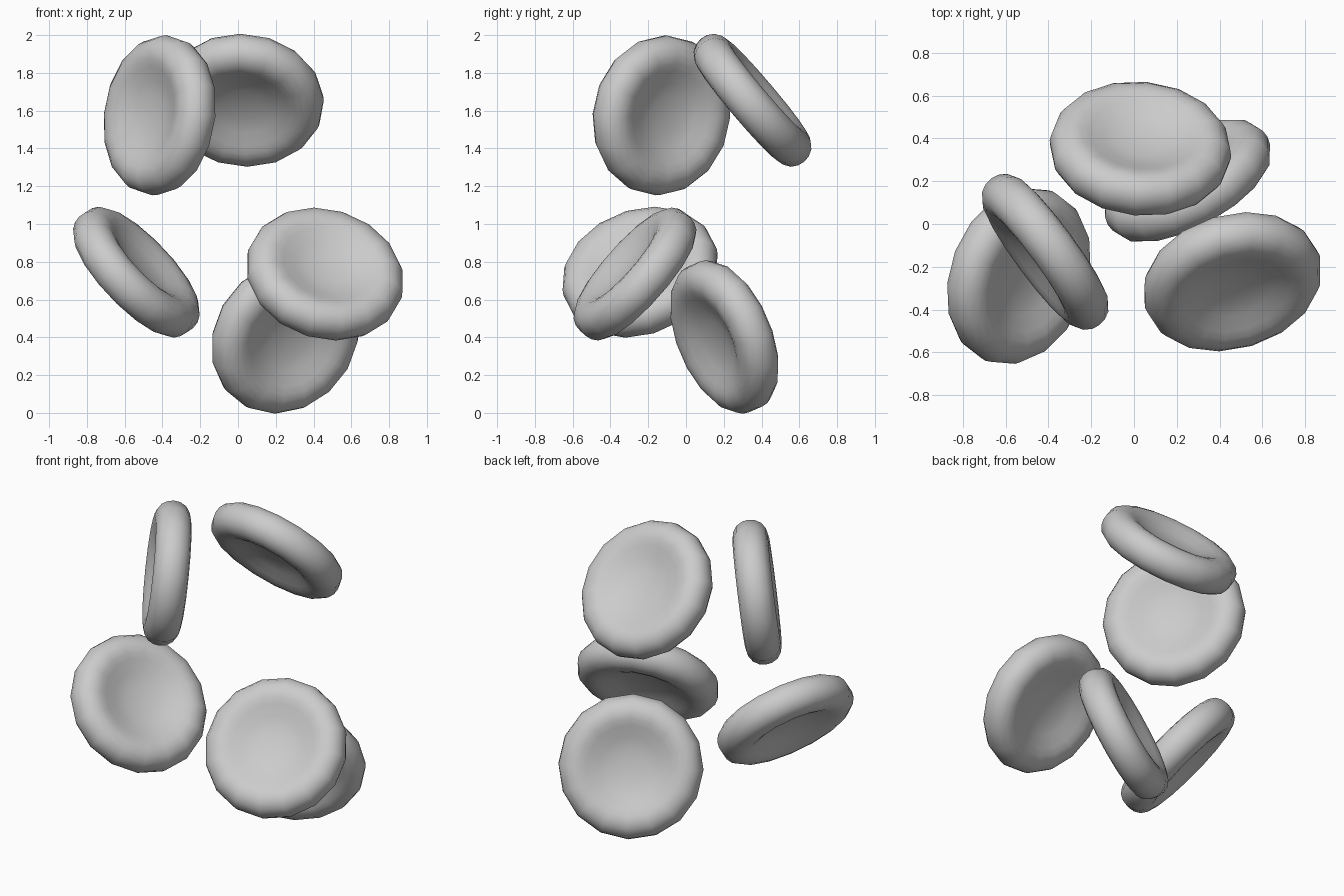
import bpy, bmesh
from math import tau
from mathutils import Vector, Matrix

if "Cube" in bpy.data.objects:
    bpy.data.objects.remove(bpy.data.objects["Cube"])

SIDES = 16

# Upper half of the biconcave cross-section: (radius, height), dish centre to rim
UPPER = [(0, .035), (.10, .040), (.18, .058), (.25, .088), (.29, .101),
         (.325, .105), (.365, .096), (.40, .072), (.42, .037)]
PROFILE = UPPER + [(.426, 0)] + [(r, -z) for r, z in reversed(UPPER)]


def disc_mesh():
    """Revolve the cross-section around z."""
    bm = bmesh.new()
    verts = [bm.verts.new((r, 0, z)) for r, z in PROFILE]
    edges = [bm.edges.new(pair) for pair in zip(verts, verts[1:])]
    bmesh.ops.spin(bm, geom=verts + edges, axis=(0, 0, 1), cent=(0, 0, 0),
                   steps=SIDES, angle=tau, use_merge=False)
    bmesh.ops.remove_doubles(bm, verts=bm.verts, dist=1e-4)
    bmesh.ops.recalc_face_normals(bm, faces=bm.faces)
    for f in bm.faces:
        f.smooth = True
    mesh = bpy.data.meshes.new("dished_disc")
    bm.to_mesh(mesh)
    bm.free()
    return mesh


# Each disc: name, centre, axis direction
DISCS = [
    ("upper_left_disc", (-.415, -.130, 1.575), (-.80, -.59, .12)),
    ("upper_back_disc", (.030, .352, 1.655), (.07, .76, .645)),
    ("middle_left_disc", (-.538, -.243, .745), (.69, -.27, .66)),
    ("middle_right_disc", (.460, -.270, .735), (.22, -.73, .645)),
    ("bottom_disc", (.250, .203, .402), (.45, -.82, -.35)),
]

mesh = disc_mesh()
for name, centre, axis in DISCS:
    obj = bpy.data.objects.new(name, mesh)
    bpy.context.collection.objects.link(obj)
    turn = Vector(axis).to_track_quat('Z', 'Y').to_matrix().to_4x4()
    obj.matrix_world = Matrix.Translation(centre) @ turn
